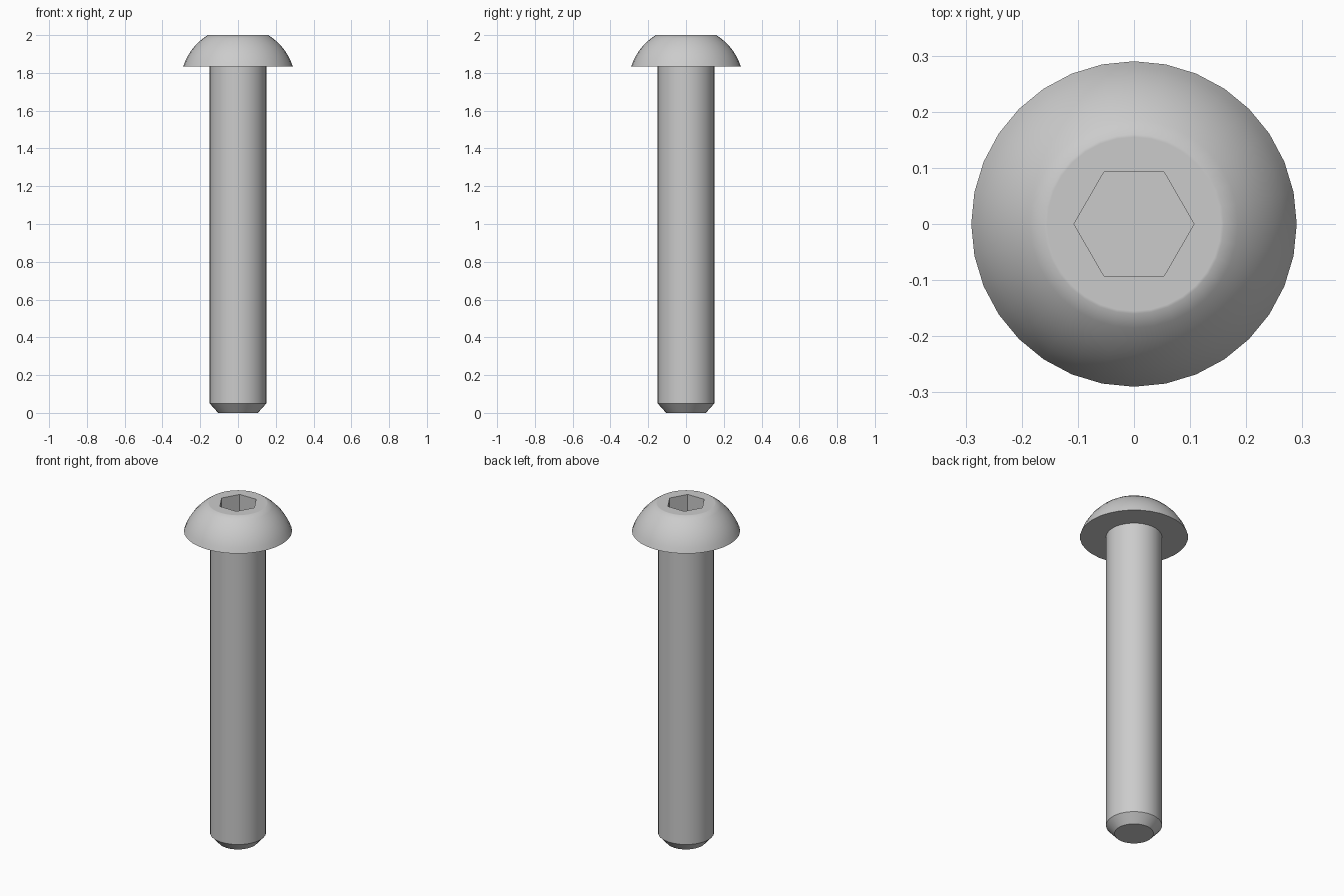
import bpy, bmesh
from math import sin, cos, pi, radians, hypot, atan2

SIDES = 32
HEAD_BASE, TOP = 1.835, 2.0
SHAFT_R, HEAD_R, FLAT_R = 0.15, 0.29, 0.16
SOCKET_R, SOCKET_DEPTH = 0.107, 0.105

cube = bpy.data.objects.get("Cube")
if cube:
    bpy.data.objects.remove(cube, do_unlink=True)

steel = bpy.data.materials.new("steel grey")
steel.use_nodes = True
grey = (0.6, 0.6, 0.6, 1)
steel.diffuse_color = grey
steel.node_tree.nodes["Principled BSDF"].inputs["Base Color"].default_value = grey


def ring(bm, r, z, n=SIDES):
    return [bm.verts.new((r * cos(2 * pi * i / n), r * sin(2 * pi * i / n), z))
            for i in range(n)]


def skin(bm, a, b):
    n = len(a)
    for i in range(n):
        j = (i + 1) % n
        bm.faces.new((a[i], a[j], b[j], b[i]))


def lathe(bm, profile):
    rings = [ring(bm, r, z) for r, z in profile]
    for a, b in zip(rings, rings[1:]):
        skin(bm, a, b)
    return rings


def loop_edges(bm, loop):
    found = []
    for i, v in enumerate(loop):
        pair = (v, loop[(i + 1) % len(loop)])
        found.append(bm.edges.get(pair) or bm.edges.new(pair))
    return found


def finish(bm, name):
    bmesh.ops.recalc_face_normals(bm, faces=bm.faces[:])
    mesh = bpy.data.meshes.new(name)
    bm.to_mesh(mesh)
    bm.free()
    mesh.materials.append(steel)
    obj = bpy.data.objects.new(name, mesh)
    bpy.context.collection.objects.link(obj)
    bpy.ops.object.select_all(action='DESELECT')
    obj.select_set(True)
    bpy.context.view_layer.objects.active = obj
    bpy.ops.object.shade_smooth_by_angle(angle=radians(40))


# Shaft with a chamfered tip
bm = bmesh.new()
rings = lathe(bm, [(0.105, 0), (SHAFT_R, 0.05), (SHAFT_R, HEAD_BASE)])
bm.faces.new(rings[0])
finish(bm, "shaft")

# Domed head: flat underside, spherical arc, flat top
centre = ((TOP**2 + FLAT_R**2) - (HEAD_BASE**2 + HEAD_R**2)) / (2 * (TOP - HEAD_BASE))
radius = hypot(FLAT_R, TOP - centre)
low = atan2(HEAD_R, HEAD_BASE - centre)
high = atan2(FLAT_R, TOP - centre)
STEPS = 7
profile = [(SHAFT_R, HEAD_BASE)]
for k in range(STEPS + 1):
    t = low + (high - low) * k / STEPS
    profile.append((radius * sin(t), centre + radius * cos(t)))
profile.append((FLAT_R - 0.005, TOP))
bm = bmesh.new()
rim = lathe(bm, profile)[-1]

# Hexagonal socket sunk into the flat top
mouth = ring(bm, SOCKET_R, TOP, 6)
floor = ring(bm, SOCKET_R, TOP - SOCKET_DEPTH, 6)
bmesh.ops.triangle_fill(bm, use_beauty=True,
                        edges=loop_edges(bm, rim) + loop_edges(bm, mouth))
skin(bm, mouth, floor)
bm.faces.new(floor)
finish(bm, "head")
